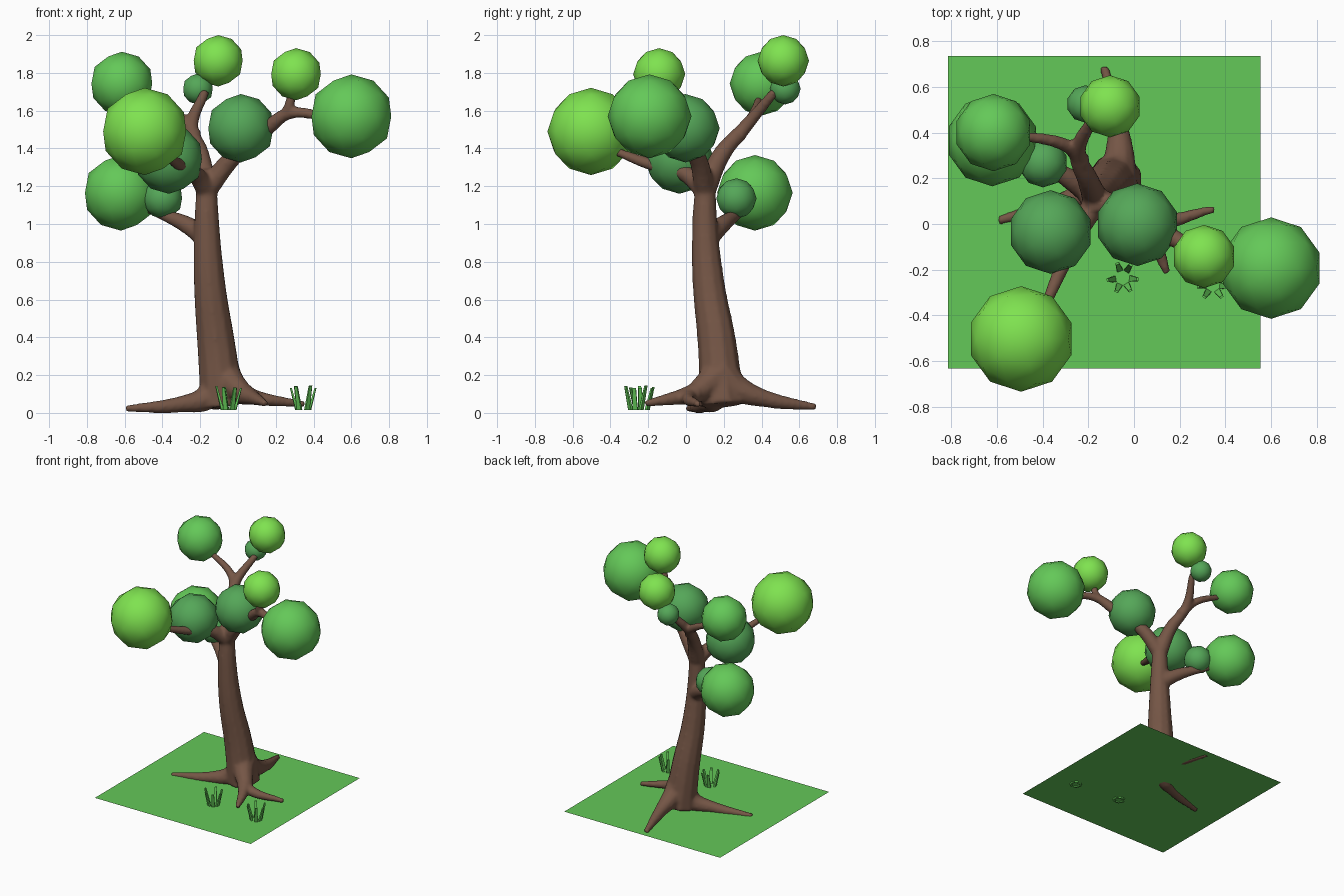
import bpy, bmesh, math, random
from mathutils import Vector, Matrix

if "Cube" in bpy.data.objects:
    bpy.data.objects.remove(bpy.data.objects["Cube"])

random.seed(4)


def material(name, rgb):
    m = bpy.data.materials.new(name)
    m.diffuse_color = (*rgb, 1)
    m.use_nodes = True
    m.node_tree.nodes["Principled BSDF"].inputs["Base Color"].default_value = m.diffuse_color
    return m


BARK = material("bark brown", (0.178, 0.093, 0.061))
LIGHT = material("light leaf green", (0.212, 0.765, 0.08))
MID = material("leaf and lawn green", (0.127, 0.58, 0.098))
DARK = material("dark leaf green", (0.09, 0.385, 0.098))


def add_object(name, mesh, mat):
    ob = bpy.data.objects.new(name, mesh)
    bpy.context.collection.objects.link(ob)
    mesh.materials.clear()
    mesh.materials.append(mat)
    return ob


def from_bmesh(name, bm, mat, smooth=False):
    me = bpy.data.meshes.new(name)
    for f in bm.faces:
        f.smooth = smooth
    bm.to_mesh(me)
    bm.free()
    return add_object(name, me, mat)


# All limbs are smooth curves whose thickness tapers evenly from start to end
cu = bpy.data.curves.new("limb_paths", 'CURVE')
cu.dimensions = '3D'
cu.bevel_depth = 1
cu.bevel_resolution = 3
cu.resolution_u = 8
cu.use_fill_caps = True


def limb(r_start, r_end, *points):
    sp = cu.splines.new('BEZIER')
    last = len(points) - 1
    sp.bezier_points.add(last)
    for i, (bp, p) in enumerate(zip(sp.bezier_points, points)):
        bp.co = p
        bp.radius = r_start + (r_end - r_start) * i / last
        bp.handle_left_type = bp.handle_right_type = 'AUTO'


CROWN = (-.165, .1, 1.18)     # where the upper branches leave the trunk
FOOT = (-.08, .18, .21)       # where the roots leave the trunk

# Trunk
limb(.122, .05, (-.08, .19, .04), (-.115, .165, .36), (-.15, .12, .68), (-.165, .1, 1.0), (-.165, .105, 1.29))
# Left root, back root, front right root and its fork
limb(.095, .019, FOOT, (-.16, .155, .085), (-.3, .1, .046), (-.595, .015, .022))
limb(.1, .019, FOOT, (-.065, .27, .13), (-.07, .42, .075), (-.13, .69, .03))
limb(.09, .017, FOOT, (0, .08, .125), (.07, .02, .09), (.355, .065, .045))
limb(.06, .018, (.03, .05, .1), (.08, -.05, .08), (.145, -.215, .05))
# Right branch and its twig
limb(.057, .024, CROWN, (-.03, .06, 1.35), (.17, -.06, 1.52), (.27, -.11, 1.585), (.46, -.17, 1.57))
limb(.032, .022, (.25, -.1, 1.57), (.275, -.125, 1.64), (.285, -.13, 1.72))
# Back branch and its fork
limb(.06, .025, CROWN, (-.2, .19, 1.37), (-.245, .31, 1.51), (-.175, .47, 1.7))
limb(.042, .02, (-.225, .27, 1.46), (-.29, .34, 1.55), (-.52, .39, 1.67))
# Front left branch and low left branch
limb(.057, .02, CROWN, (-.23, -.01, 1.27), (-.32, -.2, 1.32), (-.41, -.41, 1.4))
limb(.06, .022, (-.16, .11, .92), (-.27, .19, .995), (-.37, .25, 1.04), (-.52, .33, 1.1))

tmp = bpy.data.objects.new("limb_paths", cu)
bpy.context.collection.objects.link(tmp)
bpy.context.view_layer.update()
deps = bpy.context.evaluated_depsgraph_get()
wood = bpy.data.meshes.new_from_object(tmp.evaluated_get(deps))
bpy.data.objects.remove(tmp)

# Fuse the limbs into one smooth tree
tree = add_object("trunk_roots_and_branches", wood, BARK)
tree.modifiers.new("Weld", 'WELD').merge_threshold = 0.0005
rm = tree.modifiers.new("Fuse", 'REMESH')
rm.mode = 'VOXEL'
rm.voxel_size = 0.012
rm.use_smooth_shade = True
sm = tree.modifiers.new("Soften", 'SMOOTH')
sm.factor = 0.5
sm.iterations = 5


# Leaf balls: coarse smooth-shaded spheres
def leaf_ball(name, mat, r, x, y, z):
    bm = bmesh.new()
    bmesh.ops.create_icosphere(bm, subdivisions=2, radius=r)
    from_bmesh(name, bm, mat, True).location = (x, y, z)


leaf_ball("right_leaves", MID, .222, .6, -.193, 1.57)
leaf_ball("right_upper_leaves", LIGHT, .138, .307, -.142, 1.793)
leaf_ball("middle_leaves", DARK, .181, .015, -.003, 1.507)
leaf_ball("top_leaves", LIGHT, .136, -.105, .515, 1.864)
leaf_ball("top_small_leaves", DARK, .082, -.212, .525, 1.715)
leaf_ball("back_left_leaves", MID, .169, -.615, .4, 1.743)
leaf_ball("front_left_leaves", LIGHT, .231, -.494, -.503, 1.49)
leaf_ball("low_left_leaves", MID, .2, -.62, .365, 1.165)
leaf_ball("left_leaves", DARK, .183, -.365, -.035, 1.343)
leaf_ball("low_small_leaves", DARK, .107, -.398, .267, 1.135)

# Lawn: a single flat sheet
bm = bmesh.new()
bmesh.ops.create_grid(bm, x_segments=1, y_segments=1, size=.684)
from_bmesh("lawn", bm, MID).location = (-.13, .052, .025)


# Grass tufts: rings of broad tapered blades leaning outwards
def grass_tuft(name, x, y, blades=6):
    bm = bmesh.new()
    for k in range(blades):
        turn = Matrix.Rotation(k * math.tau / blades + random.uniform(-.2, .2), 3, 'Z')
        height = random.uniform(.115, .13)
        for v in bmesh.ops.create_cube(bm, size=1)["verts"]:
            up = v.co.z > 0
            taper = .6 if up else 1
            p = Vector((v.co.x * .014 * taper + (.066 if up else .034), v.co.y * .027 * taper,
                        .015 + (height if up else 0)))
            v.co = turn @ p + Vector((x, y, 0))
        bmesh.ops.recalc_face_normals(bm, faces=bm.faces)
    from_bmesh(name, bm, MID)


grass_tuft("left_grass", -.05, -.235)
grass_tuft("right_grass", .345, -.265)
